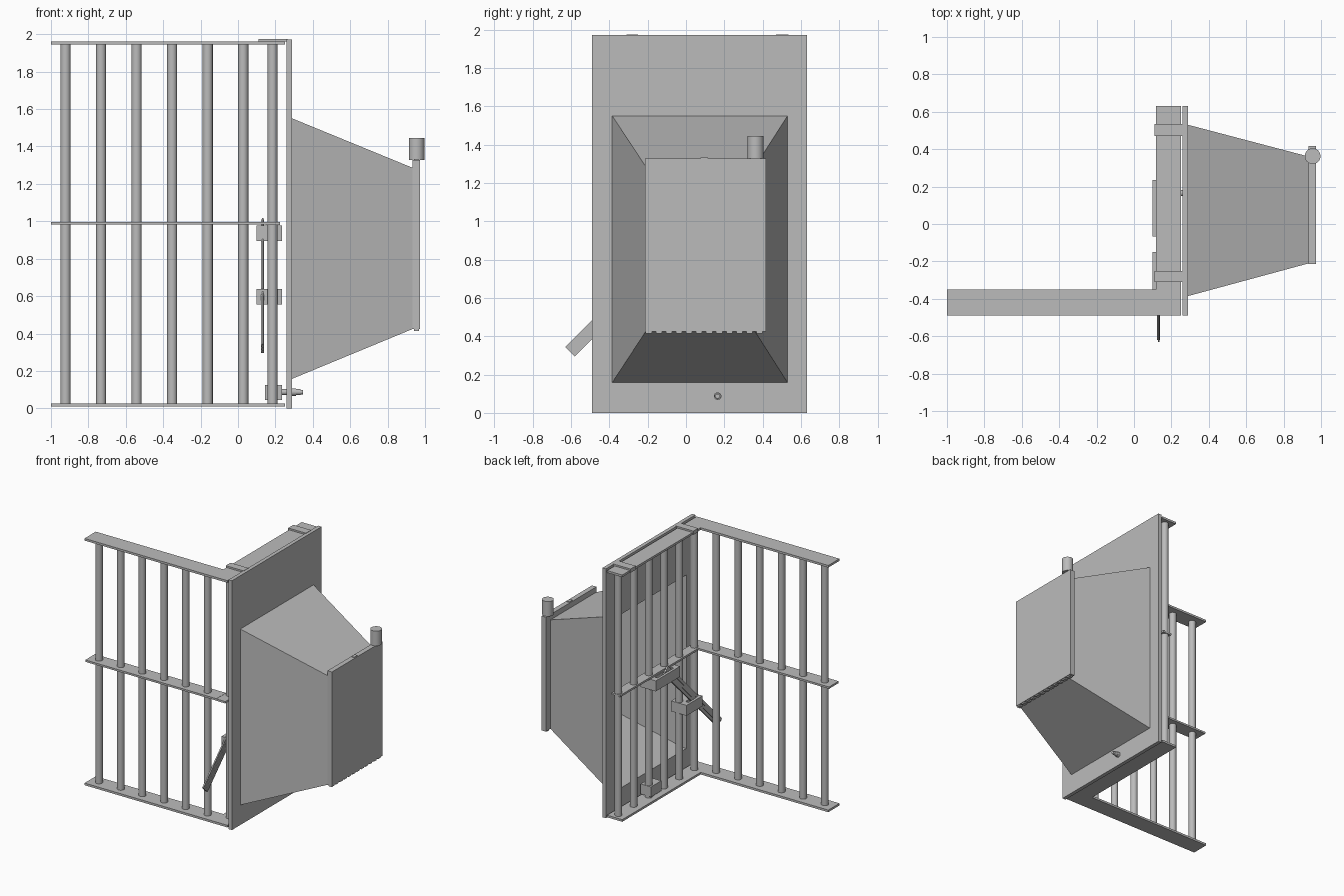
import bpy, bmesh, math
from mathutils import Vector

cube = bpy.data.objects.get("Cube")
if cube:
    bpy.data.objects.remove(cube, do_unlink=True)

steel = bpy.data.materials.new("grey_steel")
steel.use_nodes = True
grey = (0.5, 0.5, 0.5, 1)
steel.diffuse_color = grey
steel.node_tree.nodes["Principled BSDF"].inputs["Base Color"].default_value = grey


def finish(name, bm):
    bmesh.ops.recalc_face_normals(bm, faces=bm.faces[:])
    mesh = bpy.data.meshes.new(name)
    bm.to_mesh(mesh)
    bm.free()
    mesh.materials.append(steel)
    obj = bpy.data.objects.new(name, mesh)
    bpy.context.collection.objects.link(obj)
    return obj


def box(name, xs, ys, zs):
    """Box spanning the given min/max pairs."""
    bm = bmesh.new()
    bmesh.ops.create_cube(bm, size=1)
    for v in bm.verts:
        v.co = [lo if c < 0 else hi for c, (lo, hi) in zip(v.co, (xs, ys, zs))]
    return finish(name, bm)


def rod(name, start, end, radius, sides=24):
    """Smooth round bar between two points."""
    start, end = Vector(start), Vector(end)
    axis = end - start
    bm = bmesh.new()
    bmesh.ops.create_cone(bm, cap_ends=True, segments=sides, radius1=radius,
                          radius2=radius, depth=axis.length)
    for f in bm.faces:
        f.smooth = len(f.verts) == 4
    for e in bm.edges:
        e.smooth = all(f.smooth for f in e.link_faces)
    obj = finish(name, bm)
    obj.rotation_mode = 'QUATERNION'
    obj.rotation_quaternion = axis.to_track_quat('Z', 'Y')
    obj.location = (start + end) / 2
    return obj


def loft(name, rings):
    """Closed shell through rectangular rings (x, y0, y1, z0, z1)."""
    bm = bmesh.new()
    loops = [[bm.verts.new((x, y, z)) for y, z in ((a, c), (b, c), (b, d), (a, d))]
             for x, a, b, c, d in rings]
    for i, loop in enumerate(loops):
        nxt = loops[(i + 1) % len(loops)]
        for j in range(4):
            k = (j + 1) % 4
            bm.faces.new((loop[j], loop[k], nxt[k], nxt[j]))
    return finish(name, bm)


# Flat rails of the two cage walls
for level, z in (("bottom", 0.01), ("top", 1.945)):
    box(f"front_rail_{level}", (-1, 0.25), (-0.49, -0.35), (z, z + 0.017))
    box(f"side_rail_{level}", (0.117, 0.25), (-0.35, 0.63), (z, z + 0.017))
box("front_rail_middle", (-1, 0.147), (-0.48, -0.36), (0.982, 0.997))
box("side_rail_middle", (0.147, 0.225), (-0.48, 0.61), (0.98, 0.995))

# Round bars
for i in range(6):
    x, y = -0.922 + 0.19 * i, -0.37 + 0.19 * i
    rod(f"front_bar_{i + 1}", (x, -0.42, 0.02), (x, -0.42, 1.95), 0.027)
    rod(f"side_bar_{i + 1}", (0.185, y, 0.02), (0.185, y, 1.95), 0.027)

# Mounting plate with an opening, and the tapered hollow hood
outer = (-0.49, 0.63, 0, 1.972)
opening = (-0.385, 0.53, 0.158, 1.55)
mouth = (-0.21, 0.36, 0.425, 1.285)
t = 0.01


def shrink(r):
    return (r[0] + t, r[1] - t, r[2] + t, r[3] - t)


loft("mounting_plate", [(0.26, *outer), (0.29, *outer),
                        (0.29, *shrink(opening)), (0.26, *shrink(opening))])
loft("hood", [(0.29, *opening), (0.936, *mouth),
              (0.936, *shrink(mouth)), (0.29, *shrink(opening))])

# End door with bottom hinge teeth, top catch and knob
box("door", (0.934, 0.973), (-0.215, 0.418), (0.424, 1.328))
for i in range(12):
    y = -0.21 + 0.0525 * i
    box(f"door_tooth_{i + 1}", (0.94, 0.968), (y, y + 0.032), (0.414, 0.424))
box("door_catch", (0.94, 0.966), (0.075, 0.115), (1.328, 1.333))
rod("door_knob", (0.955, 0.363, 1.328), (0.955, 0.363, 1.445), 0.042, 32)

# Hooks that hang the plate on the top rail
for i, (a, b) in enumerate(((-0.31, -0.25), (0.47, 0.535))):
    box(f"hook_{i + 1}", (0.11, 0.265), (a, b), (1.962, 1.975))
    box(f"hook_lip_{i + 1}", (0.11, 0.117), (a, b), (1.945, 1.962))

# Clamp blocks around the side bars: inner and outer jaws with end pieces
for name, ys, zs in (("upper", (-0.068, 0.235), (0.895, 0.978)),
                     ("lower", (-0.35, -0.15), (0.555, 0.637))):
    box(f"{name}_clamp_body", (0.145, 0.235), ys, zs)
    box(f"{name}_clamp_cover", (0.1, 0.12), ys, zs)
    for j, (a, b) in enumerate(((ys[0], ys[0] + 0.05), (ys[1] - 0.05, ys[1]))):
        box(f"{name}_clamp_end_{j + 1}", (0.12, 0.145), (a, b), zs)

# Slanted lever built of alternating ribs
for i in range(6):
    offset = -0.035 + 0.0117 * i
    half = 0.008 if i % 2 else 0.005
    rib = box(f"lever_rib_{i + 1}", (-half, half), (offset, offset + 0.0117), (0, 0.95))
    rib.location = (0.132, -0.605, 0.32)
    rib.rotation_euler.x = -math.radians(45)

# Locking bolt near the floor
box("bolt_block", (0.145, 0.235), (0.1, 0.23), (0.045, 0.125))
rod("bolt", (0.235, 0.165, 0.087), (0.335, 0.165, 0.087), 0.016)
rod("bolt_collar", (0.29, 0.165, 0.087), (0.31, 0.165, 0.087), 0.02)
rod("bolt_tip", (0.335, 0.165, 0.087), (0.348, 0.165, 0.087), 0.012)
